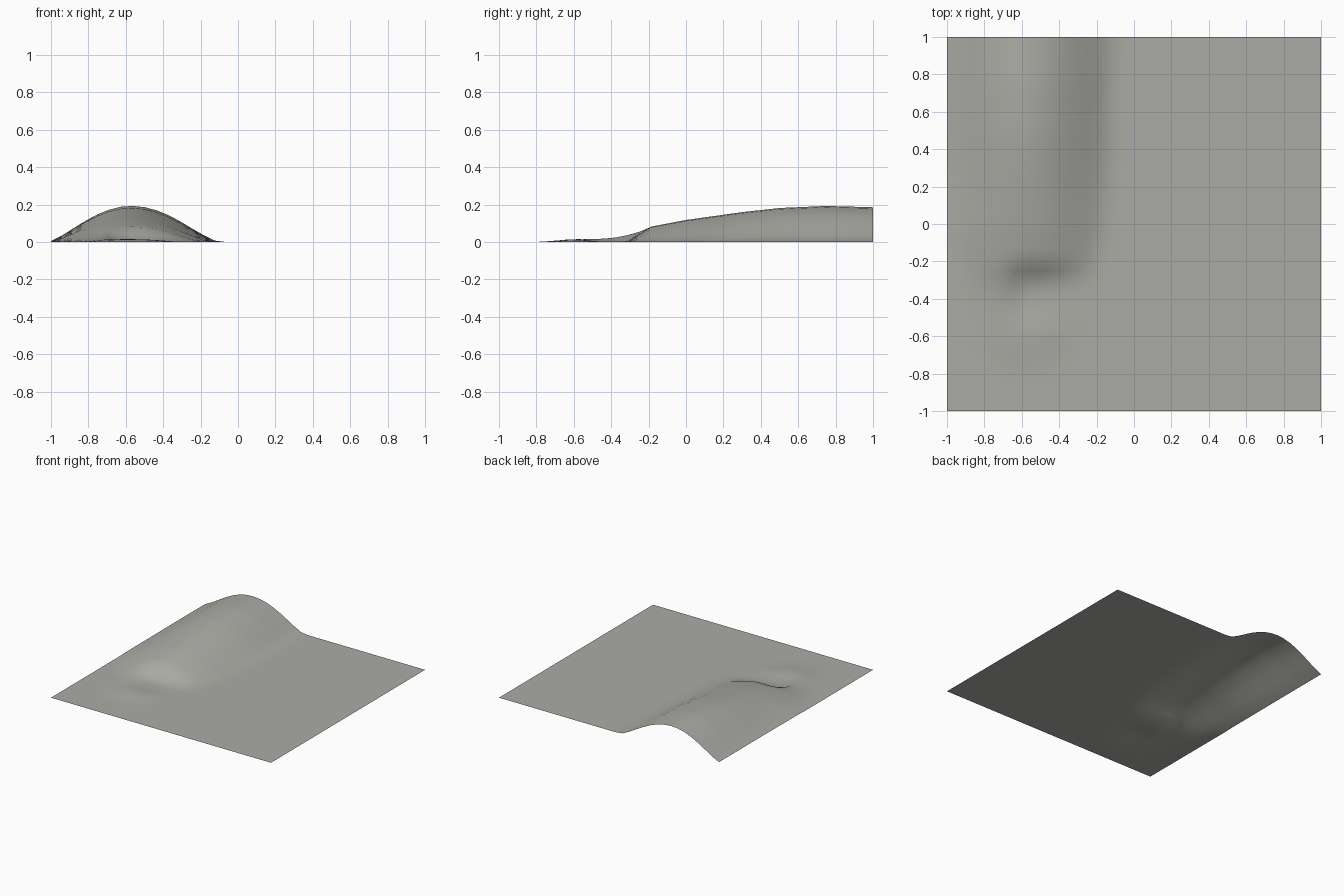
import bpy
import bmesh
import math

if "Cube" in bpy.data.objects:
    bpy.data.objects.remove(bpy.data.objects["Cube"], do_unlink=True)

CELLS = 32
CENTRE = -0.57


def smooth(a, b, v):
    t = min(max((v - a) / (b - a), 0), 1)
    return t * t * (3 - 2 * t)


def along(keys, v):
    """Linear reading of (position, value) keys."""
    for (a, p), (b, q) in zip(keys, keys[1:]):
        if v <= b:
            return p + (q - p) * max(v - a, 0) / (b - a)
    return keys[-1][1]


# Crest height and right-hand reach of the ridge along its length
CREST = [(-0.8, 0), (-0.7, 0.007), (-0.6, 0.017), (-0.4, 0.026), (-0.3, 0.05),
         (-0.2, 0.08), (0, 0.118), (0.3, 0.16), (0.5, 0.182), (0.75, 0.193), (1, 0.186)]
REACH = [(-0.8, 0.15), (-0.6, 0.27), (-0.3, 0.36), (0, 0.43), (0.4, 0.46), (1, 0.475)]


def height(x, y):
    # Rounded ridge that fades out towards the front
    right = along(REACH, y)
    left = min(0.45, right + 0.03)
    d = (x - CENTRE) / (right if x > CENTRE else left)
    z = along(CREST, y) * max(1 - d * d, 0) ** 1.5
    # Scooped hollow below the scarp, with a low rim in front
    hollow = smooth(-0.71, -0.60, x) * smooth(-0.61, -0.44, y) * (1 - smooth(-0.34, -0.19, y))
    return z * (1 - 0.95 * hollow)


# Ground sheet
bm = bmesh.new()
bmesh.ops.create_grid(bm, x_segments=CELLS, y_segments=CELLS, size=1)
for v in bm.verts:
    v.co.z = height(v.co.x, v.co.y)
for f in bm.faces:
    f.smooth = True
mesh = bpy.data.meshes.new("terrain")
bm.to_mesh(mesh)
bm.free()
terrain = bpy.data.objects.new("terrain", mesh)
bpy.context.collection.objects.link(terrain)

# Plain stone colour
stone = bpy.data.materials.new("warm grey")
stone.use_nodes = True
colour = (0.41, 0.41, 0.38, 1)
stone.diffuse_color = colour
stone.node_tree.nodes["Principled BSDF"].inputs["Base Color"].default_value = colour
mesh.materials.append(stone)
